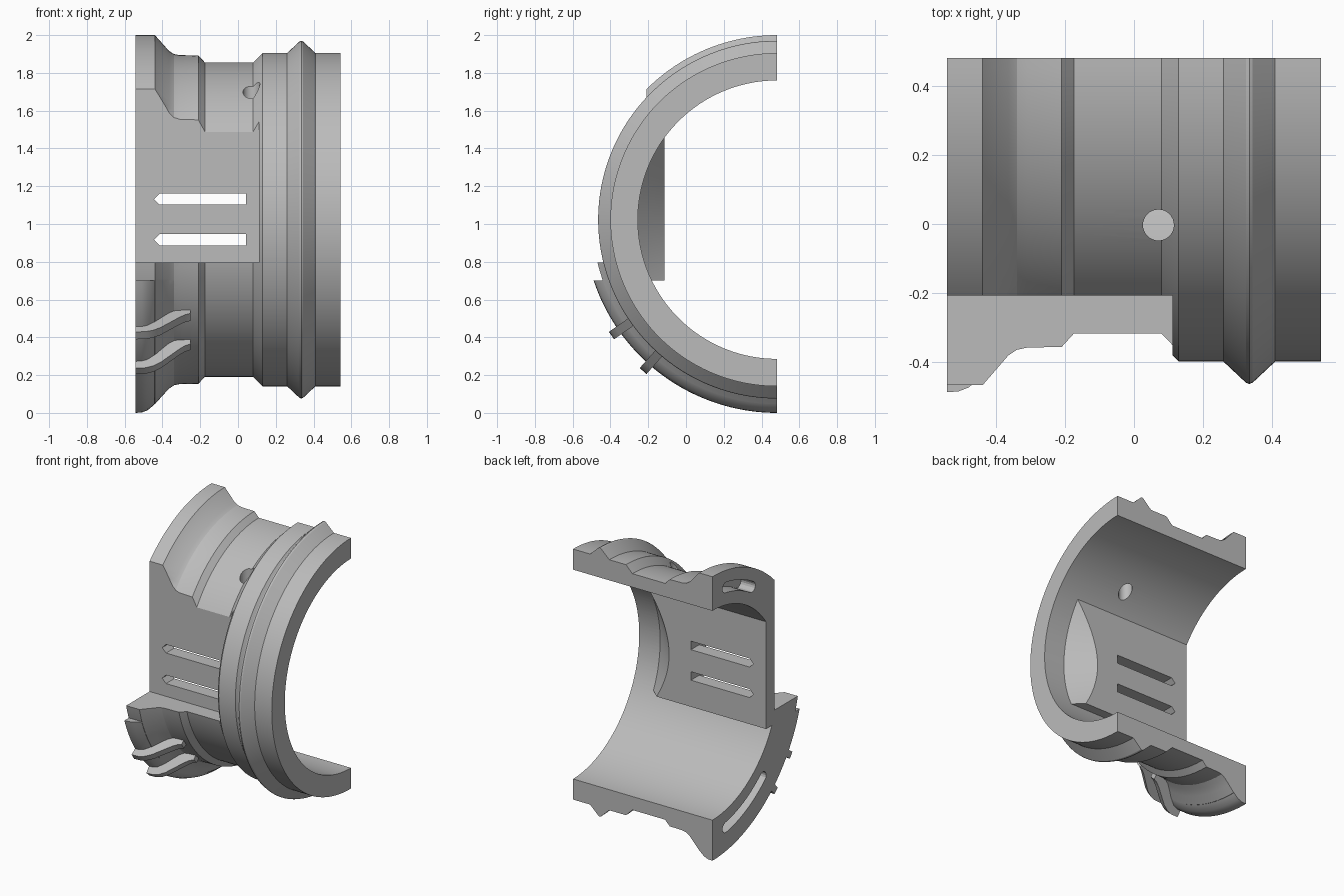
import bpy, bmesh
from math import sin, cos, pi, radians

cube = bpy.data.objects.get("Cube")
if cube:
    bpy.data.objects.remove(cube)

CY, CZ = 0.482, 1.023      # axis of the half ring, running along x
LEFT, RIGHT = -0.543, 0.543

grey = bpy.data.materials.new("plain grey")
grey.use_nodes = True
colour = (0.5, 0.5, 0.5, 1)
grey.diffuse_color = colour
grey.node_tree.nodes["Principled BSDF"].inputs["Base Color"].default_value = colour


def finish(name, bm):
    bmesh.ops.recalc_face_normals(bm, faces=bm.faces)
    mesh = bpy.data.meshes.new(name)
    bm.to_mesh(mesh)
    bm.free()
    mesh.materials.append(grey)
    ob = bpy.data.objects.new(name, mesh)
    bpy.context.collection.objects.link(ob)
    return ob


def revolve(name, profile, start=0, end=180, steps=96):
    """Sweep a closed (x, radius) profile; 0 degrees is up, 90 is front."""
    bm = bmesh.new()
    rings = []
    for i in range(steps + 1):
        t = radians(start + (end - start) * i / steps)
        rings.append([bm.verts.new((x, CY - r * sin(t), CZ + r * cos(t)))
                      for x, r in profile])
    n = len(profile)
    for a, b in zip(rings, rings[1:]):
        for j in range(n):
            k = (j + 1) % n
            bm.faces.new((a[j], a[k], b[k], b[j]))
    bm.faces.new(rings[0])
    bm.faces.new(rings[-1])
    return finish(name, bm)


def prism(name, points, place, low, high):
    """Extrude a 2D outline between two levels, placed by a function."""
    bm = bmesh.new()
    a, b = [[bm.verts.new(place(u, v, w)) for u, v in points] for w in (low, high)]
    n = len(points)
    for j in range(n):
        k = (j + 1) % n
        bm.faces.new((a[j], a[k], b[k], b[j]))
    bm.faces.new(a)
    bm.faces.new(b)
    return finish(name, bm)


def box(name, x, y, z):
    outline = [(x[0], y[0]), (x[1], y[0]), (x[1], y[1]), (x[0], y[1])]
    return prism(name, outline, lambda u, v, w: (u, v, w), *z)


def combine(ob, tool, operation):
    mod = ob.modifiers.new("combine", 'BOOLEAN')
    mod.operation, mod.object, mod.solver = operation, tool, 'EXACT'
    deps = bpy.context.evaluated_depsgraph_get()
    mesh = bpy.data.meshes.new_from_object(ob.evaluated_get(deps))
    ob.modifiers.clear()
    ob.data = mesh
    bpy.data.objects.remove(tool)


# Half ring with stepped outside
shell = revolve("half_ring", [
    (LEFT, 0.737), (LEFT, 0.977), (-0.44, 0.977), (-0.365, 0.893), (-0.34, 0.877),
    (-0.31, 0.871), (-0.21, 0.869), (-0.175, 0.832), (0.08, 0.832), (0.13, 0.882),
    (0.26, 0.882), (0.325, 0.943), (0.335, 0.947), (0.345, 0.943), (0.41, 0.882),
    (RIGHT, 0.882), (RIGHT, 0.737)])

# Thicker lower flange
flange = revolve("lower_flange", [
    (LEFT, 0.80), (LEFT, 1.023), (-0.51, 1.021), (-0.48, 1.01), (-0.45, 0.985),
    (-0.365, 0.895), (-0.34, 0.878), (-0.30, 0.84), (-0.30, 0.80)], 80, 180, 64)
combine(flange, box("trim", (-1, 0), (-1, 1), (0.7, 2)), 'DIFFERENCE')
combine(shell, flange, 'UNION')

# Flat inner wall with a conical end
wall = revolve("inner_wall", [
    (LEFT, 0.5), (LEFT, 0.78), (0.38, 0.78), (0.38, 0.737), (0.096, 0.5)], 40, 140)
combine(wall, box("trim", (-1, 1), (-1, -0.115), (0.7, 1.6)), 'INTERSECT')
combine(shell, wall, 'UNION')

# Front recess leaving a shelf and a flat wall
combine(shell, box("recess", (-1, 0.112), (-1, -0.208), (0.797, 2.2)), 'DIFFERENCE')

# Two pointed slots through the wall
for z in (0.917, 1.132):
    outline = [(-0.445, z), (-0.415, z + 0.03), (0.042, z + 0.03),
               (0.042, z - 0.03), (-0.415, z - 0.03)]
    combine(shell, prism("slot", outline, lambda u, v, w: (u, w, v), -0.6, 0.1),
            'DIFFERENCE')

# Vertical round hole near the top
circle = [(0.071 + 0.045 * cos(i * pi / 16), -0.003 + 0.045 * sin(i * pi / 16))
          for i in range(32)]
combine(shell, prism("hole", circle, lambda u, v, w: (u, v, w), 1.2, 2.2), 'DIFFERENCE')

# Curved grooves with round ends in the flange face
MID, HALF = 0.858, 0.036


def groove(start, end):
    points = []
    for i in range(25):
        t = radians(start + (end - start) * i / 24)
        points.append((t, MID + HALF))
    for i in range(1, 8):
        a = i * pi / 8
        points.append((radians(end) + HALF / MID * sin(a), MID + HALF * cos(a)))
    for i in range(25):
        points.append((radians(end + (start - end) * i / 24), MID - HALF))
    for i in range(1, 8):
        a = i * pi / 8
        points.append((radians(start) - HALF / MID * sin(a), MID - HALF * cos(a)))
    return prism("groove", points,
                 lambda t, r, w: (w, CY - r * sin(t), CZ + r * cos(t)), -0.7, -0.43)


for span in ((10, 31), (139, 170)):
    combine(shell, groove(*span), 'DIFFERENCE')

# Two radial fins following the lower flange
fin_outline = [(LEFT, 0.9), (LEFT, 1.07), (-0.49, 1.068), (-0.45, 1.055),
               (-0.41, 1.03), (-0.31, 0.935), (-0.28, 0.912), (-0.252, 0.9), (-0.252, 0.85)]
for angle in (125, 138.5):
    t = radians(angle)
    fin = prism("fin", fin_outline, lambda x, r, w: (
        x, CY - r * sin(t) - w * cos(t), CZ + r * cos(t) - w * sin(t)), -0.024, 0.024)
    combine(shell, fin, 'UNION')

# Smooth rounds, crisp edges
bpy.ops.object.select_all(action='DESELECT')
shell.select_set(True)
bpy.context.view_layer.objects.active = shell
bpy.ops.object.shade_smooth_by_angle(angle=radians(20))
